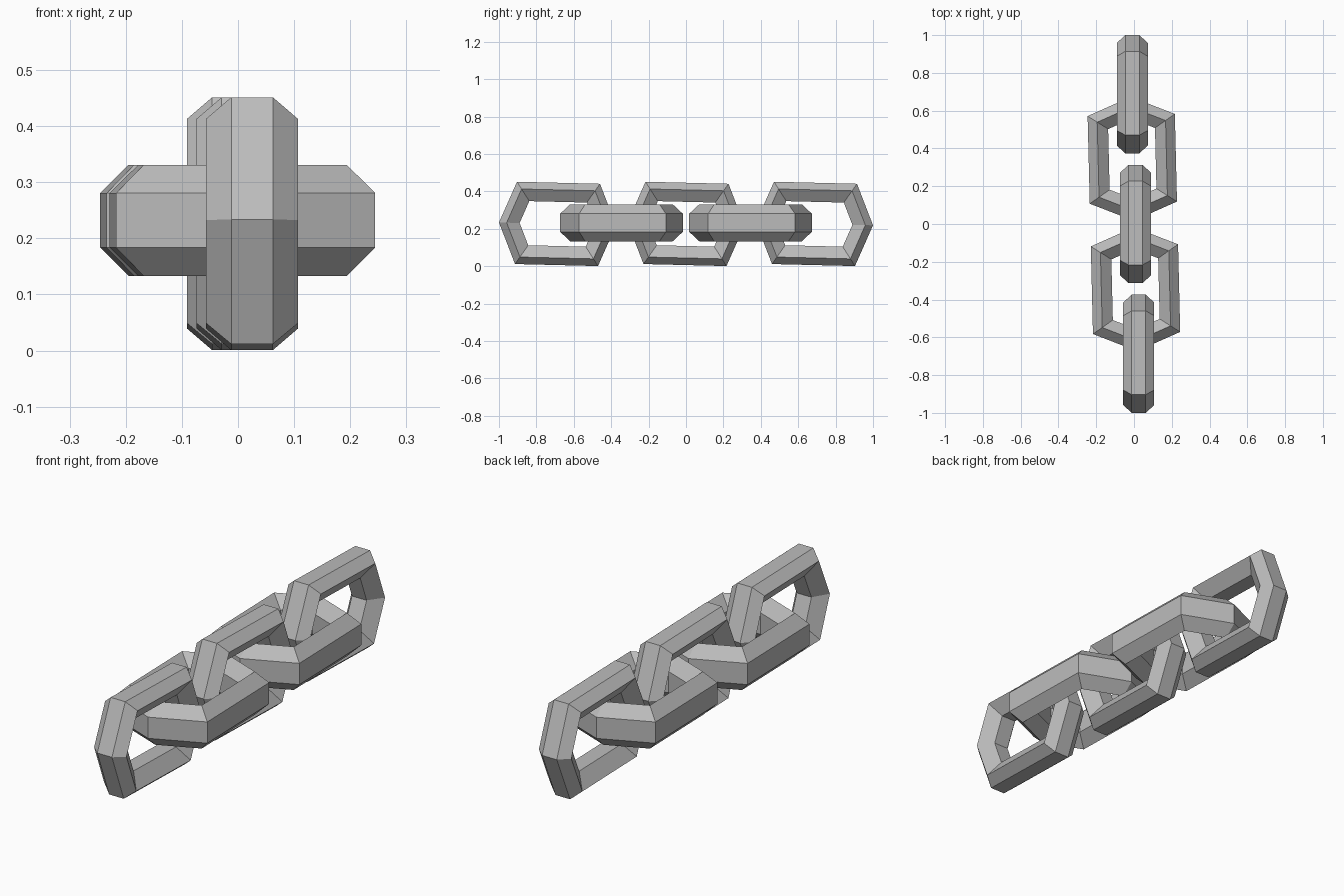
import bpy, bmesh
from math import hypot, radians

cube = bpy.data.objects.get("Cube")
if cube:
    bpy.data.objects.remove(cube, do_unlink=True)

# One plain metal colour
steel = bpy.data.materials.new("grey_metal")
steel.use_nodes = True
steel.diffuse_color = (0.5, 0.5, 0.5, 1)
steel.node_tree.nodes["Principled BSDF"].inputs["Base Color"].default_value = (0.5, 0.5, 0.5, 1)


def outline(inset, side, straight, tip):
    """Six corners of the link outline, moved inward evenly by inset."""
    nx, ny = side, tip - straight
    size = hypot(nx, ny)
    nx, ny = nx / size, ny / size
    reach = nx * tip - inset
    h = side - inset
    corner = (reach - ny * h) / nx
    point = reach / nx
    return [(h, corner), (0, point), (-h, corner),
            (-h, -corner), (0, -point), (h, -corner)]


def make_link(name, location, upright, side, straight, tip, half, flat, mid, depth):
    # Six-sided bar section as (inset, height) pairs, swept round the outline
    section = [(0, -flat), (0, flat), (mid, half),
               (depth, flat), (depth, -flat), (mid, -half)]
    bm = bmesh.new()
    loops = []
    for inset, height in section:
        ring = []
        for across, along in outline(inset, side, straight, tip):
            co = (height, along, across) if upright else (across, along, height)
            ring.append(bm.verts.new(co))
        loops.append(ring)
    for i in range(6):
        a, b = loops[i], loops[(i + 1) % 6]
        for j in range(6):
            k = (j + 1) % 6
            bm.faces.new((a[j], a[k], b[k], b[j]))
    bmesh.ops.recalc_face_normals(bm, faces=bm.faces)
    mesh = bpy.data.meshes.new(name)
    bm.to_mesh(mesh)
    bm.free()
    mesh.materials.append(steel)
    link = bpy.data.objects.new(name, mesh)
    link.location = location
    # Every link leans slightly within its own plane
    link.rotation_euler = (radians(-1.4), 0, 0) if upright else (0, 0, radians(1.4))
    bpy.context.collection.objects.link(link)


# Upright links: front, middle and back
for name, x, y in (("front", 0.025, -0.687), ("middle", 0.008, 0), ("back", -0.009, 0.687)):
    make_link(name + "_upright_link", (x, y, 0.226), True,
              side=0.22, straight=0.222, tip=0.313,
              half=0.082, flat=0.037, mid=0.038, depth=0.102)

# Flat-lying links joining them, slightly larger
for name, x, y in (("front", 0.008, -0.345), ("back", -0.009, 0.345)):
    make_link(name + "_flat_link", (x, y, 0.232), False,
              side=0.231, straight=0.232, tip=0.328,
              half=0.099, flat=0.0485, mid=0.05, depth=0.107)
